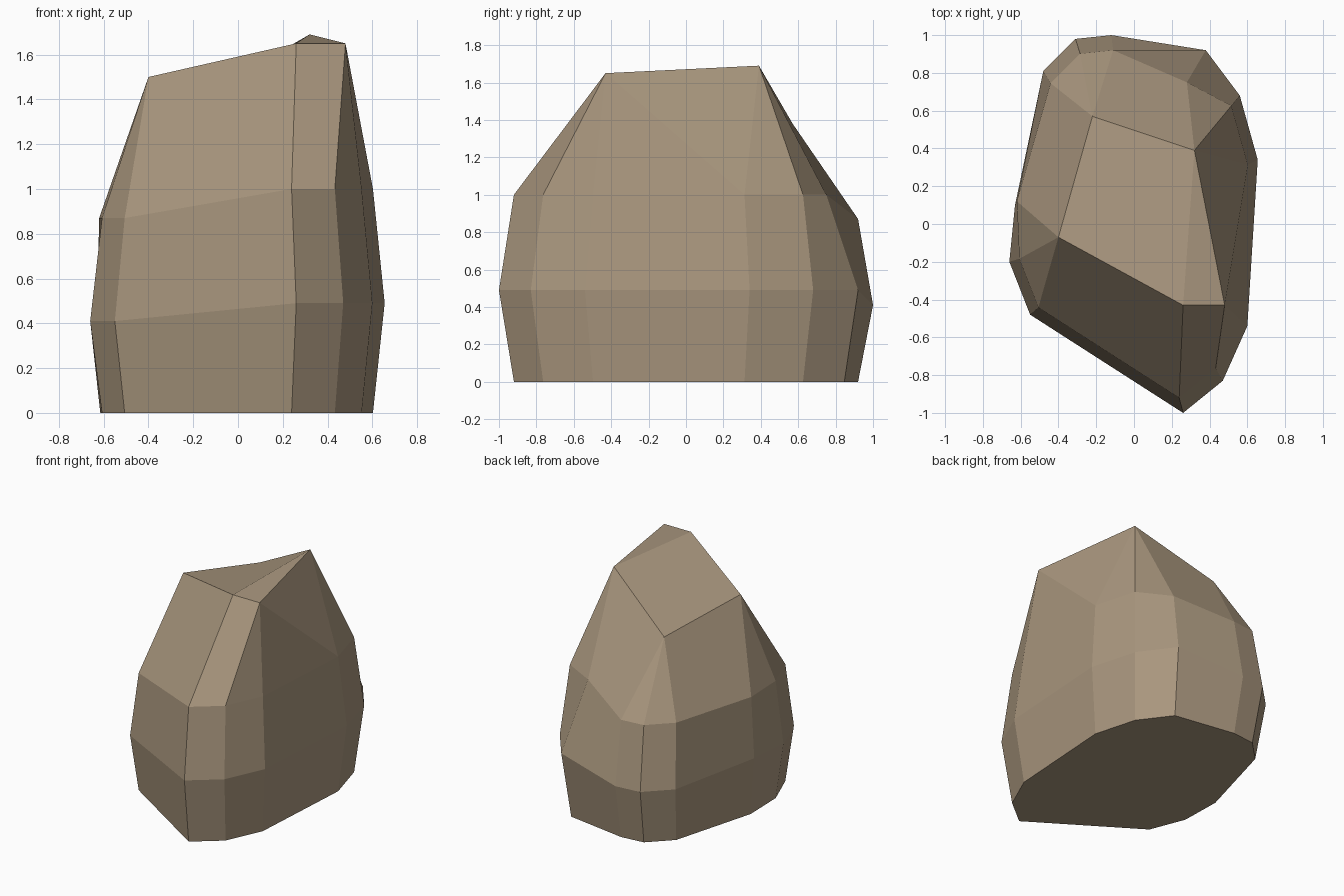
import bpy
import bmesh

cube = bpy.data.objects.get("Cube")
if cube:
    bpy.data.objects.remove(cube, do_unlink=True)

# Stone colour
stone = bpy.data.materials.new("warm_brown_stone")
stone.use_nodes = True
colour = (0.40, 0.31, 0.21, 1.0)
stone.diffuse_color = colour
shader = next(n for n in stone.node_tree.nodes if n.type == 'BSDF_PRINCIPLED')
shader.inputs["Base Color"].default_value = colour

# Widest outline of the boulder, counter-clockwise from the front tip
outline = [(0.26, -1.0), (0.47, -0.83), (0.60, -0.54), (0.655, 0.34),
           (0.56, 0.68), (0.38, 0.92), (-0.12, 1.0), (-0.31, 0.98),
           (-0.48, 0.81), (-0.63, 0.10), (-0.66, -0.20), (-0.55, -0.48)]
# Corners that do not follow the plain taper
shoulder_shift = {5: (0.28, 0.75), 9: (-0.62, 0.12)}
foot_shift = {9: (-0.615, 0.12)}
TAPER = 0.92
count = len(outline)

bm = bmesh.new()


def ring(high, low, scale, shift):
    """One level of the boulder; the back right half sits lower."""
    verts = []
    for i, (x, y) in enumerate(outline):
        px, py = shift.get(i, (x * scale, y * scale))
        verts.append(bm.verts.new((px, py, high if i < 6 else low)))
    return verts


foot = ring(0, 0, TAPER, foot_shift)
belly = ring(0.49, 0.41, 1, {})
shoulder = ring(1.0, 0.87, TAPER, shoulder_shift)

# Side bands and flat underside
for lower, upper in ((foot, belly), (belly, shoulder)):
    for i in range(count):
        j = (i + 1) % count
        bm.faces.new((lower[i], lower[j], upper[j], upper[i]))
bm.faces.new(foot[::-1])

# Crown corners
front, side, peak, back, right = [bm.verts.new(p) for p in (
    (0.26, -0.43, 1.65), (0.48, -0.43, 1.65), (0.32, 0.39, 1.69),
    (-0.22, 0.57, 1.38), (-0.40, -0.07, 1.50))]

# Sloping facets: shoulder corners joined to crown corners
slopes = [((0, 1), (side, front)), ((1, 2), (side,)), ((2, 3), (side,)),
          ((3,), (peak, side)), ((3, 4), (peak,)), ((4, 5), (peak,)),
          ((5, 6), (back, peak)), ((6, 7), (back,)), ((7, 8), (back,)),
          ((8, 9), (right, back)), ((9, 10), (right,)), ((10, 11), (right,)),
          ((11, 0), (front, right))]
for low, high in slopes:
    bm.faces.new([shoulder[i] for i in low] + list(high))

# Top facets
bm.faces.new((front, side, peak))
bm.faces.new((front, peak, back, right))

bmesh.ops.recalc_face_normals(bm, faces=bm.faces)
mesh = bpy.data.meshes.new("boulder")
bm.to_mesh(mesh)
bm.free()
mesh.materials.append(stone)
boulder = bpy.data.objects.new("boulder", mesh)
bpy.context.collection.objects.link(boulder)
